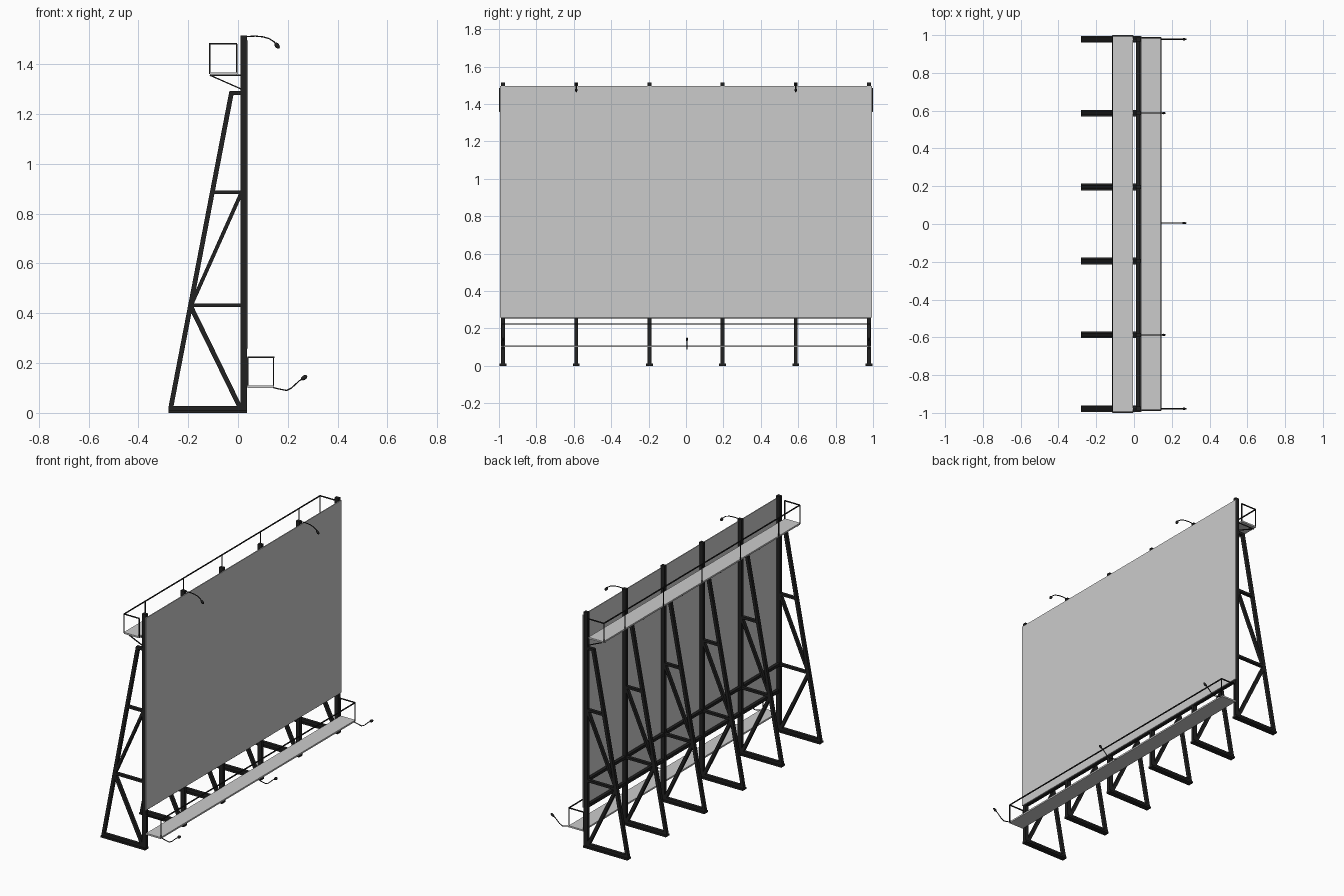
import bpy, bmesh
from mathutils import Vector, Matrix

if "Cube" in bpy.data.objects:
    bpy.data.objects.remove(bpy.data.objects["Cube"])

black = bpy.data.materials.new("dark_steel")
black.diffuse_color = (0.015, 0.015, 0.015, 1)
black.use_nodes = True
black.node_tree.nodes["Principled BSDF"].inputs["Base Color"].default_value = black.diffuse_color

FRAMES = [-0.978 + i * 0.3912 for i in range(6)]


def add_beam(bm, p, q, width, thick):
    """Square-section bar from p to q; width runs along y where possible."""
    p, q = Vector(p), Vector(q)
    d = (q - p).normalized()
    side = Vector((0, 1, 0)) if abs(d.y) < 0.9 else Vector((1, 0, 0))
    up = d.cross(side).normalized()
    rot = Matrix((d, side, up)).transposed().to_4x4()
    size = Matrix.Diagonal(((q - p).length, width, thick, 1))
    bmesh.ops.create_cube(bm, size=1, matrix=Matrix.Translation((p + q) / 2) @ rot @ size)


def finish(bm, name, mat=None):
    bmesh.ops.recalc_face_normals(bm, faces=bm.faces)
    me = bpy.data.meshes.new(name)
    bm.to_mesh(me)
    bm.free()
    if mat:
        me.materials.append(mat)
    ob = bpy.data.objects.new(name, me)
    bpy.context.collection.objects.link(ob)
    return ob


def bars(name, items, mat=black):
    bm = bmesh.new()
    for p, q, w, t in items:
        add_beam(bm, p, q, w, t)
    return finish(bm, name, mat)


def slab(name, x, y, z, mat=None):
    zc = sum(z) / 2
    xc = sum(x) / 2
    return bars(name, [((xc, y[0], zc), (xc, y[1], zc), x[1] - x[0], z[1] - z[0])], mat)


# Trestle frames: post, foot, raking leg and bracing (xz profile)
TRESTLE = [
    ((0.023, 0), (0.023, 1.515), 0.021, 0.026),
    ((-0.28, 0.014), (0.036, 0.014), 0.021, 0.028),
    ((-0.28, 0.006), (0.036, 0.006), 0.036, 0.012),
    ((-0.27, 0.02), (-0.026, 1.287), 0.021, 0.019),
    ((-0.035, 1.284), (0.015, 1.284), 0.021, 0.016),
    ((-0.104, 0.886), (0.015, 0.886), 0.021, 0.015),
    ((-0.19, 0.432), (0.015, 0.432), 0.021, 0.015),
    ((-0.187, 0.435), (0.014, 0.885), 0.021, 0.015),
    ((-0.19, 0.428), (0.01, 0.018), 0.021, 0.019),
]
for i, y in enumerate(FRAMES):
    bars(f"support_frame_{i + 1}",
         [((p[0], y, p[1]), (q[0], y, q[1]), w, t) for p, q, w, t in TRESTLE])

# Display board and the rails behind it
slab("board_panel", (0.035, 0.041), (-0.995, 0.995), (0.258, 1.495))
slab("board_bottom_rail", (0.014, 0.034), (-0.985, 0.985), (0.252, 0.272), black)
slab("board_middle_rail", (0.010, 0.030), (-0.978, 0.978), (0.424, 0.442), black)


# Catwalks with edge trim and handrails
def catwalk(name, outer, inner, z, rail_z, half, post_ys):
    slab(name + "_deck", tuple(sorted((outer, inner))), (-half, half), (z - 0.005, z + 0.005))
    t = 0.006
    e = half - 0.004
    items = [((outer, -e, rail_z), (outer, e, rail_z), t, t)]
    for y in (-e, e):
        items.append(((outer, y, rail_z), (inner, y, rail_z), t, t))
        items.append(((inner, y, z), (inner, y, rail_z), 0.005, 0.005))
    for y in [-e, *post_ys, e]:
        items.append(((outer, y, z), (outer, y, rail_z), 0.005, 0.005))
    bars(name + "_handrail", items)


mids = [(a + b) / 2 for a, b in zip(FRAMES, FRAMES[1:])]
catwalk("upper_catwalk", -0.113, -0.005, 1.361, 1.482, 1.0, mids)
catwalk("lower_catwalk", 0.143, 0.039, 0.105, 0.223, 0.99, [])

# Brackets under the upper catwalk
bars("catwalk_brackets",
     [((-0.113, y, 1.356), (0.014, y, 1.3), 0.006, 0.005) for y in FRAMES] +
     [((-0.113, y, 1.356), (0.014, y, 1.356), 0.006, 0.005) for y in FRAMES])


# Lamps: curved arm plus rounded head
def lamp(name, y, path):
    cu = bpy.data.curves.new(name + "_arm", "CURVE")
    cu.dimensions = "3D"
    cu.bevel_depth = 0.0028
    cu.bevel_resolution = 1
    cu.use_fill_caps = True
    sp = cu.splines.new("POLY")
    sp.points.add(len(path) - 1)
    for pt, (x, z) in zip(sp.points, path):
        pt.co = (x, y, z, 1)
    cu.materials.append(black)
    bpy.context.collection.objects.link(bpy.data.objects.new(name + "_arm", cu))

    a, b = (Vector((x, 0, z)) for x, z in path[-2:])
    d = (b - a).normalized()
    bm = bmesh.new()
    rot = d.to_track_quat("Z", "Y").to_matrix().to_4x4()
    m = Matrix.Translation(b + Vector((0, y, 0)) - d * 0.01) @ rot
    bmesh.ops.create_uvsphere(bm, u_segments=12, v_segments=8, radius=1,
                              matrix=m @ Matrix.Diagonal((0.006, 0.009, 0.014, 1)))
    head = finish(bm, name + "_head", black)
    head.data.shade_smooth()


for i, y in enumerate((FRAMES[1], FRAMES[4])):
    lamp(f"upper_lamp_{i + 1}", y,
         [(0.03, 1.511), (0.07, 1.513), (0.1, 1.51), (0.125, 1.503), (0.145, 1.49), (0.163, 1.467)])
for i, y in enumerate((-0.978, 0.005, 0.978)):
    lamp(f"lower_lamp_{i + 1}", y,
         [(0.14, 0.102), (0.165, 0.096), (0.195, 0.09), (0.215, 0.1), (0.245, 0.128), (0.274, 0.147)])
